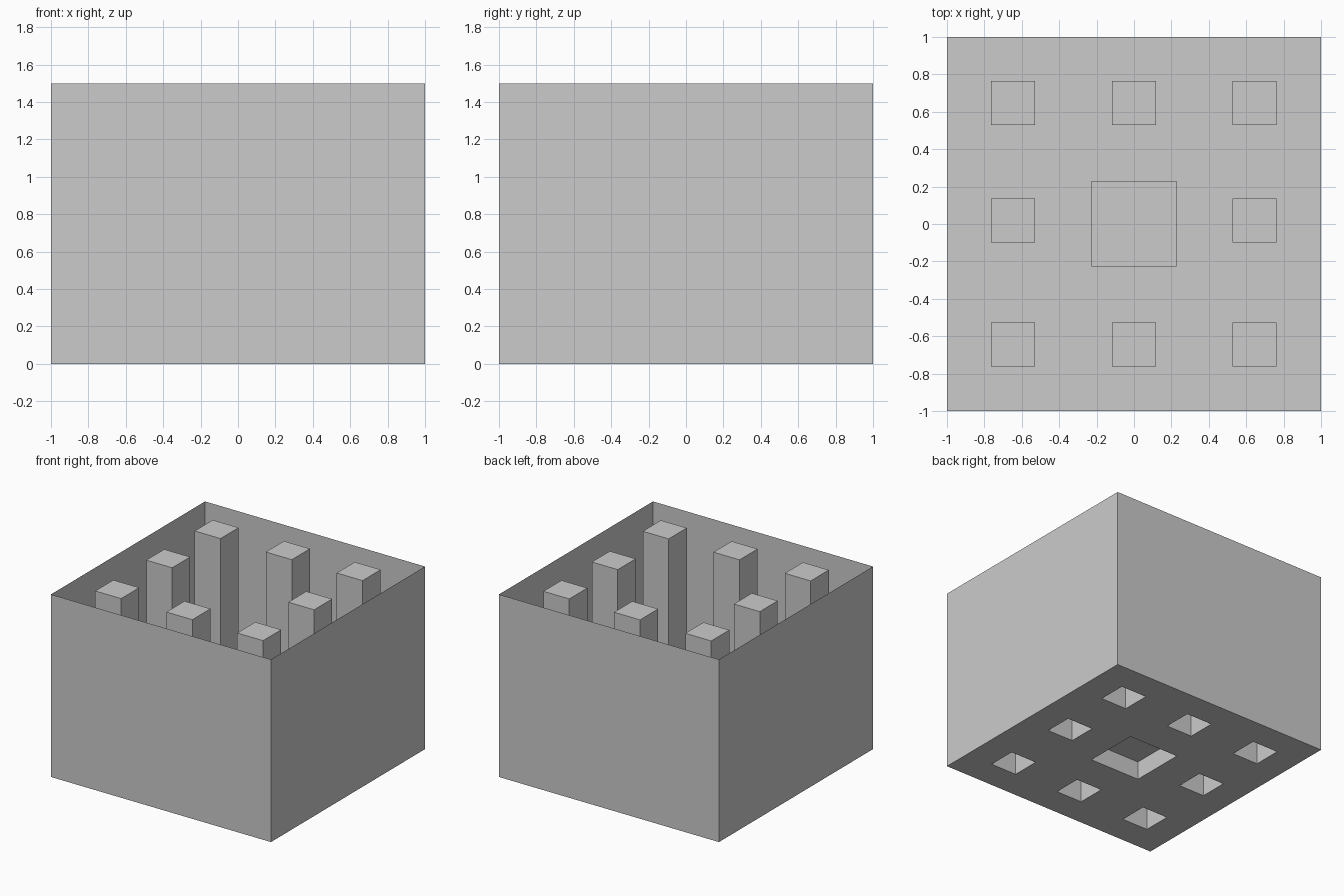
import bpy, bmesh

if "Cube" in bpy.data.objects:
    bpy.data.objects.remove(bpy.data.objects["Cube"])

H = 1.5          # wall and post height
RECESS = 0.15    # height of the raised centre block

# Footprint spans of the hollow posts and the centre block
PX = [(-0.765, -0.53), (-0.118, 0.118), (0.526, 0.761)]
PY = [(-0.761, -0.526), (-0.098, 0.135), (0.53, 0.765)]
CENTRE = ((-0.228, 0.228), (-0.226, 0.23))
regions = [(PX[i], PY[j], H) for i in range(3) for j in range(3) if (i, j) != (1, 1)]
regions.append((*CENTRE, RECESS))

# Floor sheet divided along the footprints
xs = sorted({-1, 1, *CENTRE[0], *(v for s in PX for v in s)})
ys = sorted({-1, 1, *CENTRE[1], *(v for s in PY for v in s)})
bm = bmesh.new()
grid = [[bm.verts.new((x, y, 0)) for y in ys] for x in xs]
for i in range(len(xs) - 1):
    for j in range(len(ys) - 1):
        bm.faces.new((grid[i][j], grid[i][j + 1], grid[i + 1][j + 1], grid[i + 1][j]))
rim = [e for e in bm.edges if e.is_boundary]


def raise_faces(faces, height):
    """Push a patch of the sheet up, leaving it hollow underneath."""
    new = bmesh.ops.extrude_face_region(bm, geom=faces)["geom"]
    for v in (g for g in new if isinstance(g, bmesh.types.BMVert)):
        v.co.z = height
    old = [f for f in faces if f.is_valid]
    if old:
        bmesh.ops.delete(bm, geom=old, context='FACES')


# Posts and centre block
for (x0, x1), (y0, y1), h in regions:
    patch = []
    for f in bm.faces:
        c = f.calc_center_median()
        if abs(c.z) < 1e-6 and x0 < c.x < x1 and y0 < c.y < y1:
            patch.append(f)
    raise_faces(patch, h)

# Thin outer walls
walls = bmesh.ops.extrude_edge_only(bm, edges=rim)["geom"]
for v in (g for g in walls if isinstance(g, bmesh.types.BMVert)):
    v.co.z = H

# Merge coplanar pieces and tidy
loose = [v for v in bm.verts if not v.link_faces]
bmesh.ops.delete(bm, geom=loose, context='VERTS')
bmesh.ops.dissolve_limit(bm, angle_limit=0.01, verts=bm.verts[:], edges=bm.edges[:])
bmesh.ops.recalc_face_normals(bm, faces=bm.faces[:])

mesh = bpy.data.meshes.new("open_box_with_posts")
bm.to_mesh(mesh)
bm.free()
bpy.context.collection.objects.link(bpy.data.objects.new("open_box_with_posts", mesh))
